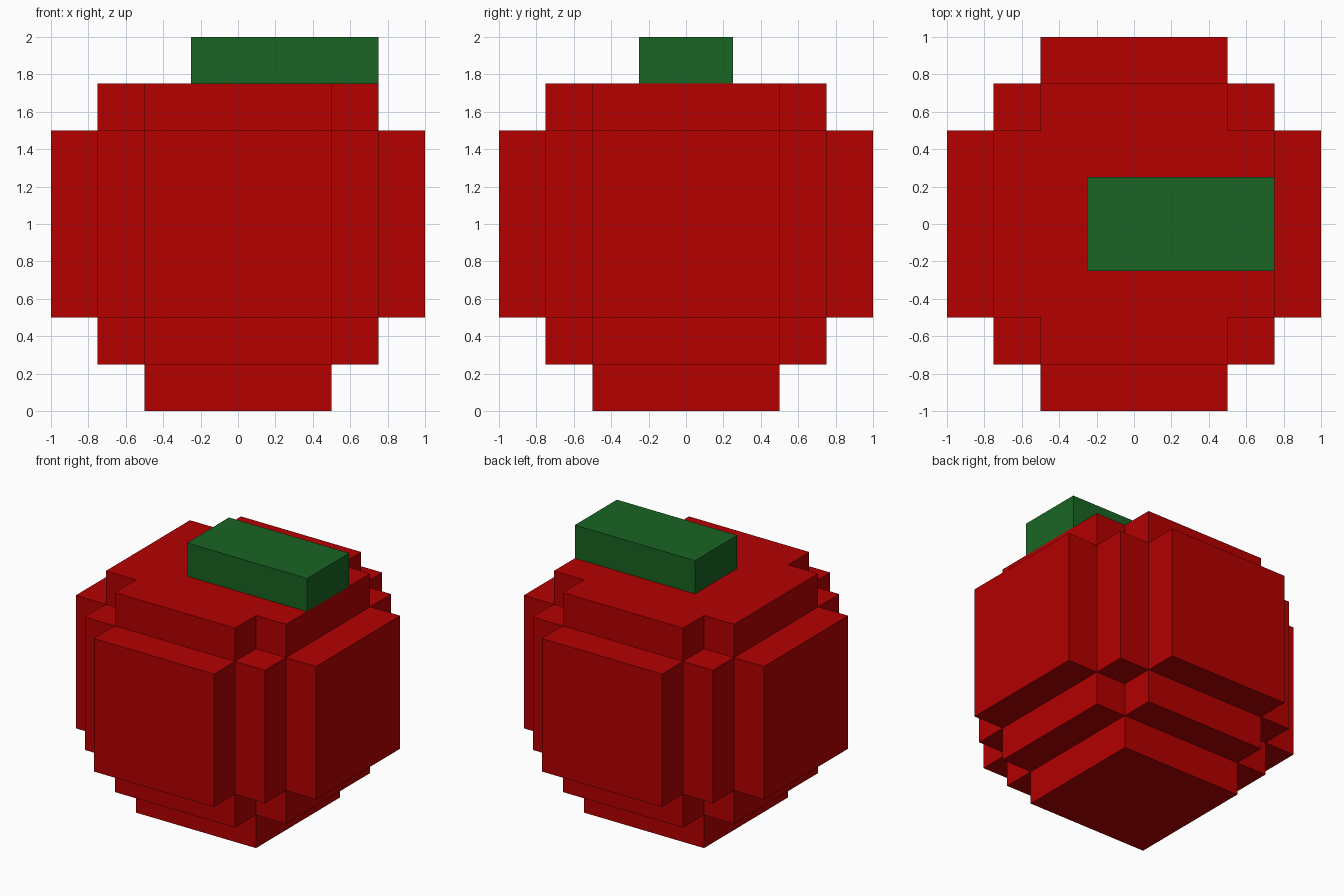
import bpy, bmesh
from mathutils import Vector

if "Cube" in bpy.data.objects:
    bpy.data.objects.remove(bpy.data.objects["Cube"])

U = 0.25  # block size


def material(name, rgb):
    m = bpy.data.materials.new(name)
    m.diffuse_color = (*rgb, 1.0)
    m.use_nodes = True
    m.node_tree.nodes["Principled BSDF"].inputs["Base Color"].default_value = m.diffuse_color
    return m


def block_object(name, filled, mat):
    """Build the outer skin of a set of unit blocks as one clean mesh."""
    bm = bmesh.new()
    for cell in filled:
        for axis in range(3):
            for sign in (-1, 1):
                near = list(cell)
                near[axis] += sign
                if tuple(near) in filled:
                    continue
                n = Vector((0, 0, 0))
                n[axis] = sign * 0.5
                u, v = Vector((0, 0, 0)), Vector((0, 0, 0))
                u[(axis + 1) % 3] = 0.5
                v[(axis + 2) % 3] = 0.5 * sign
                c = Vector(cell) + Vector((0.5, 0.5, 0.5)) + n
                bm.faces.new([bm.verts.new(p * U) for p in
                              (c - u - v, c + u - v, c + u + v, c - u + v)])
    bmesh.ops.remove_doubles(bm, verts=bm.verts[:], dist=1e-4)
    bmesh.ops.dissolve_limit(bm, angle_limit=0.01, verts=bm.verts[:], edges=bm.edges[:])
    me = bpy.data.meshes.new(name)
    bm.to_mesh(me)
    bm.free()
    me.materials.append(mat)
    ob = bpy.data.objects.new(name, me)
    bpy.context.collection.objects.link(ob)
    return ob


def box(x0, x1, y0, y1, z0, z1):
    return {(x, y, z) for x in range(x0, x1)
            for y in range(y0, y1) for z in range(z0, z1)}


red = material("fruit_red", (0.456, 0.0, 0.0))
green = material("leaf_green", (0.0097, 0.127, 0.0168))

# Fruit body: crossed boxes that step in towards a blocky ball
body = box(-2, 2, -2, 2, 0, 7)              # core and foot
for hx, hy, z0, z1 in ((3, 2, 1, 7), (2, 3, 1, 7),            # shoulders
                       (3, 3, 2, 6),                          # corner columns
                       (4, 2, 2, 6), (2, 4, 2, 6)):           # side panels
    body |= box(-hx, hx, -hy, hy, z0, z1)
block_object("fruit_body", body, red)

# Leafy stem, set off to the right on top
block_object("leaf_stem", box(-1, 3, -1, 1, 7, 8), green)
